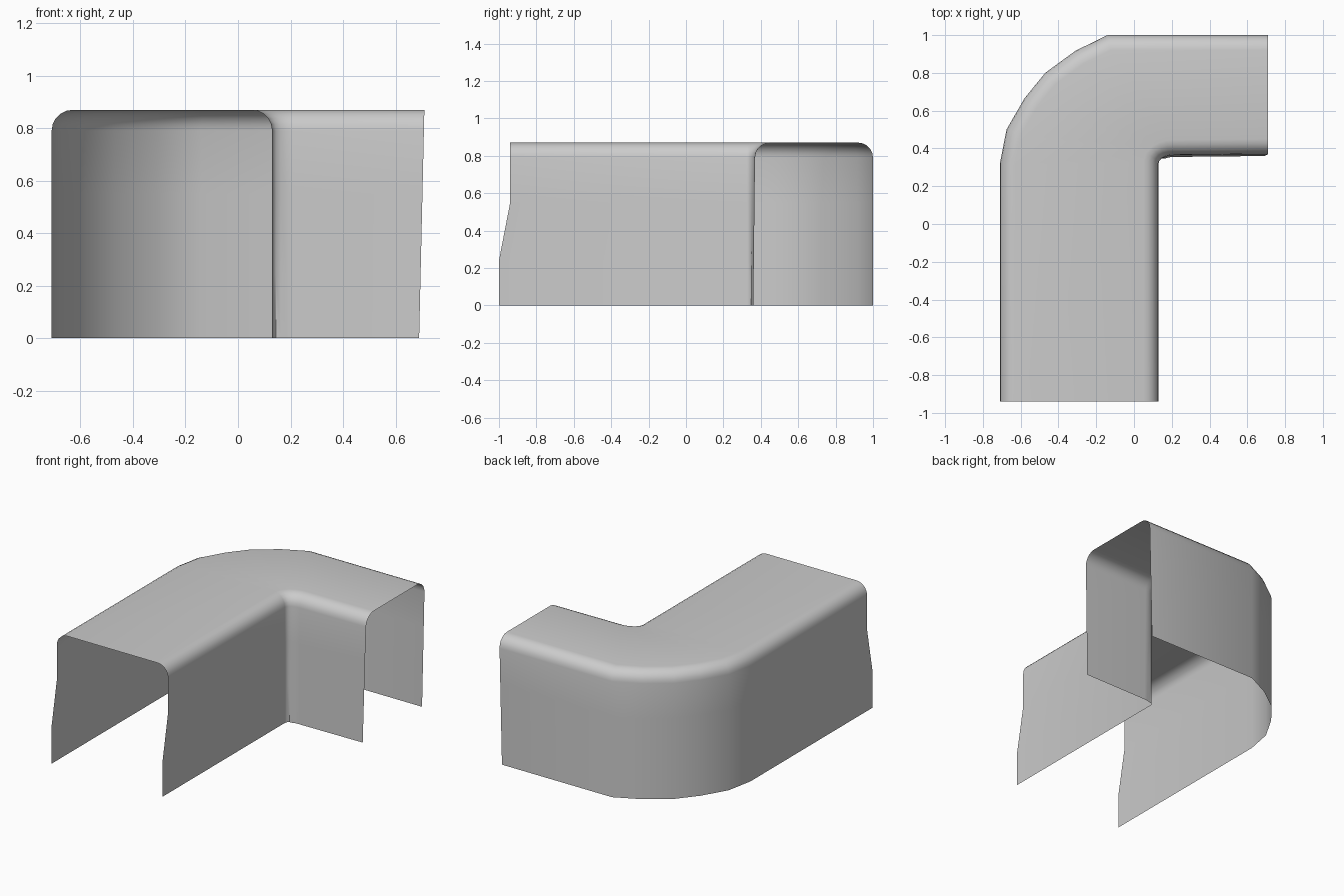
import bpy, math
from mathutils import Vector

if "Cube" in bpy.data.objects:
    bpy.data.objects.remove(bpy.data.objects["Cube"])

H, R = 0.87, 0.08          # height and top edge rounding

# Plan outlines: outer wall and inner wall, paired station by station
outer = [(-0.71, -1.0), (-0.71, 0.32), (-0.675, 0.50), (-0.58, 0.665),
         (-0.47, 0.80), (-0.31, 0.917), (-0.14, 1.0), (0.71, 1.0)]
inner = [(0.13, -1.0)]
for k in range(6):
    t = math.radians(18 * k)
    inner.append((0.21 - 0.08 * math.cos(t), 0.32 + 0.045 * math.sin(t)))
inner.append((0.71, 0.37))


def inward(path, i, side):
    """Mitred offset direction at a path point (side +1 = right of travel)."""
    pts = [Vector(p) for p in path]
    ns = []
    for a, b in ((i - 1, i), (i, i + 1)):
        if a >= 0 and b < len(pts):
            d = (pts[b] - pts[a]).normalized()
            ns.append(Vector((d.y, -d.x)) * side)
    n = sum(ns, Vector((0, 0))).normalized()
    return n / max(n.dot(ns[0]), 0.5)


# Half cross-section: (inset, height) from the floor to the top face
half = [(0, 0), (0, 0.24), (0, 0.55), (0, H - R)]
for k in range(1, 6):
    a = math.radians(18 * k)
    half.append((R * (1 - math.cos(a)), H - R + R * math.sin(a)))

verts, faces = [], []
last = len(outer) - 1
for i in range(last + 1):
    row = []
    for path, side, prof in ((outer, 1, half), (inner, -1, half[::-1])):
        p, n = Vector(path[i]), inward(path, i, side)
        for inset, z in prof:
            q = p + n * inset
            if i == 0:          # front opening: lower lip sticks forward
                q.y = -1.0 + 0.06 * min(max((z - 0.24) / 0.31, 0), 1)
            if i == last:       # side opening leans slightly
                q.x = 0.71 - 0.02 * (1 - z / H)
            if side < 0 and i > 3:   # slight draft on the inner wall
                q.y -= 0.01 * (1 - z / H)
            row.append((q.x, q.y, z))
    verts += row
m = 2 * len(half)
for i in range(last):
    for j in range(m - 1):
        a = i * m + j
        faces.append((a, a + 1, a + m + 1, a + m))

# Curved cover, open underneath and at both ends
mesh = bpy.data.meshes.new("elbow_cover")
mesh.from_pydata(verts, [], faces)
mesh.update()
cover = bpy.data.objects.new("elbow_cover", mesh)
bpy.context.collection.objects.link(cover)
bpy.context.view_layer.objects.active = cover
cover.select_set(True)
bpy.ops.object.shade_smooth_by_angle(angle=math.radians(40))
